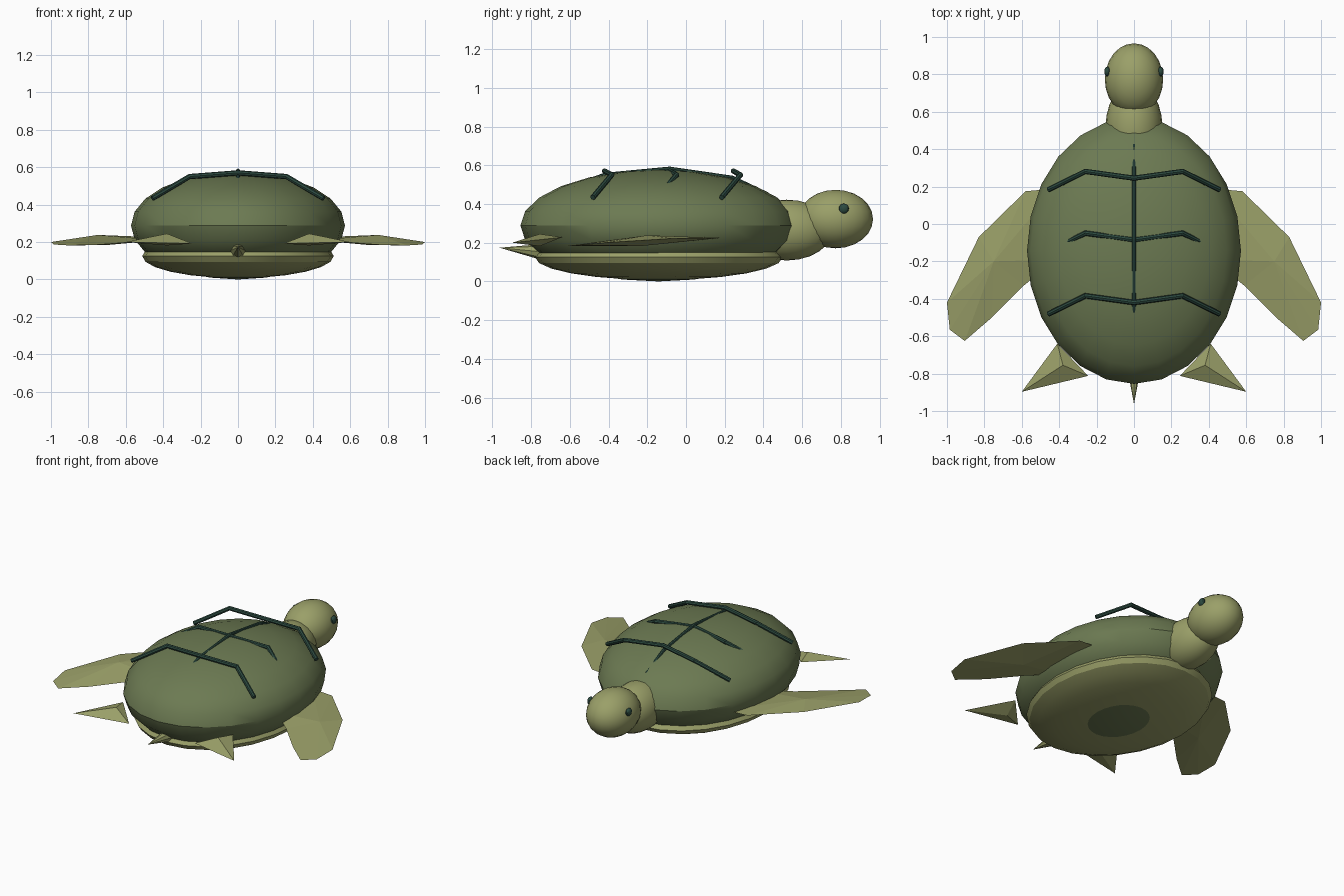
import bpy, bmesh, math
from mathutils import Vector, Matrix

if "Cube" in bpy.data.objects:
    bpy.data.objects.remove(bpy.data.objects["Cube"])


def material(name, rgb):
    m = bpy.data.materials.new(name)
    m.diffuse_color = (*rgb, 1)
    m.use_nodes = True
    m.node_tree.nodes["Principled BSDF"].inputs["Base Color"].default_value = m.diffuse_color
    return m


SHELL = material("shell green", (0.150, 0.195, 0.085))
SKIN = material("olive skin", (0.325, 0.350, 0.140))
DARK = material("dark teal", (0.026, 0.070, 0.052))


def finish(name, bm, mat, smooth=True):
    bmesh.ops.recalc_face_normals(bm, faces=bm.faces[:])
    me = bpy.data.meshes.new(name)
    bm.to_mesh(me)
    bm.free()
    me.materials.append(mat)
    ob = bpy.data.objects.new(name, me)
    bpy.context.collection.objects.link(ob)
    if smooth:
        bpy.ops.object.select_all(action='DESELECT')
        ob.select_set(True)
        bpy.context.view_layer.objects.active = ob
        bpy.ops.object.shade_smooth_by_angle(angle=math.radians(30))
    return ob


def ellipsoid(name, centre, radii, mat, seg=24, rings=12):
    bm = bmesh.new()
    bmesh.ops.create_uvsphere(bm, u_segments=seg, v_segments=rings, radius=1)
    bmesh.ops.scale(bm, vec=radii, verts=bm.verts)
    bmesh.ops.translate(bm, vec=centre, verts=bm.verts)
    return finish(name, bm, mat)


def lens(name, rim, top, bottom, side, mat):
    """Closed faceted paddle: a rim joined to a ridge above and one below."""
    bm = bmesh.new()
    flip = lambda p: bm.verts.new((p[0] * side, p[1], p[2]))
    r, t, b = [flip(p) for p in rim], flip(top), flip(bottom)
    for i in range(len(r)):
        bm.faces.new((r[i - 1], r[i], t))
        bm.faces.new((r[i], r[i - 1], b))
    return finish(name, bm, mat, smooth=False)


def rod_chain(name, points, radius, mat, sides=8):
    """Straight round rods from point to point."""
    bm = bmesh.new()
    for a, b in zip(points, points[1:]):
        a, b = Vector(a), Vector(b)
        d = b - a
        m = Matrix.Translation((a + b) / 2) @ d.to_track_quat('Z', 'Y').to_matrix().to_4x4()
        bmesh.ops.create_cone(bm, cap_ends=True, segments=sides, radius1=radius,
                              radius2=radius, depth=d.length + radius * 0.5, matrix=m)
    return finish(name, bm, mat)


# Body
ellipsoid("upper_shell", (0, -0.143, 0.288), (0.572, 0.712, 0.288), SHELL)
ellipsoid("belly_plate", (0, -0.14, 0.125), (0.512, 0.64, 0.118), SKIN)

# Head, neck and eyes
ellipsoid("neck", (0, 0.52, 0.265), (0.152, 0.236, 0.157), SKIN)
ellipsoid("head", (0, 0.773, 0.322), (0.156, 0.193, 0.151), SKIN)
for side, label in ((1, "right"), (-1, "left")):
    ellipsoid(label + "_eye", (side * 0.143, 0.815, 0.376),
              (0.016, 0.026, 0.026), DARK, 12, 8)

# Flippers
front_rim = [(0.42, 0.19, 0.225), (0.58, 0.175, 0.225), (0.83, -0.07, 0.222),
             (1.0, -0.42, 0.200), (0.985, -0.565, 0.187), (0.905, -0.625, 0.182),
             (0.76, -0.50, 0.185), (0.59, -0.33, 0.198), (0.42, -0.19, 0.21)]
rear_rim = [(0.41, -0.64, 0.228), (0.60, -0.897, 0.200), (0.245, -0.812, 0.192)]
for side, label in ((1, "right"), (-1, "left")):
    lens(label + "_front_flipper", front_rim, (0.75, -0.20, 0.238),
         (0.70, -0.22, 0.184), side, SKIN)
    lens(label + "_rear_flipper", rear_rim, (0.38, -0.755, 0.245),
         (0.38, -0.755, 0.182), side, SKIN)

# Tail
bm = bmesh.new()
base, tip = Vector((0, -0.74, 0.152)), Vector((0, -0.963, 0.174))
axis = tip - base
bmesh.ops.create_cone(
    bm, cap_ends=True, segments=8, radius1=0.042, radius2=0, depth=axis.length,
    matrix=Matrix.Translation((base + tip) / 2) @ axis.to_track_quat('Z', 'Y').to_matrix().to_4x4())
finish("tail", bm, SKIN)

# Shell seams: three across, one along the back
for label, y in (("front", 0.245), ("middle", -0.085), ("rear", -0.42)):
    rod_chain(label + "_cross_seam",
              [(-0.455, y - 0.06, 0.435), (-0.26, y + 0.036, 0.55), (0, y, 0.57),
               (0.26, y + 0.036, 0.55), (0.455, y - 0.06, 0.435)], 0.014, DARK)
rod_chain("back_seam", [(0, 0.42, 0.45), (0, 0.24, 0.535), (0, -0.085, 0.582),
                        (0, -0.42, 0.55), (0, -0.56, 0.50)], 0.011, DARK)
